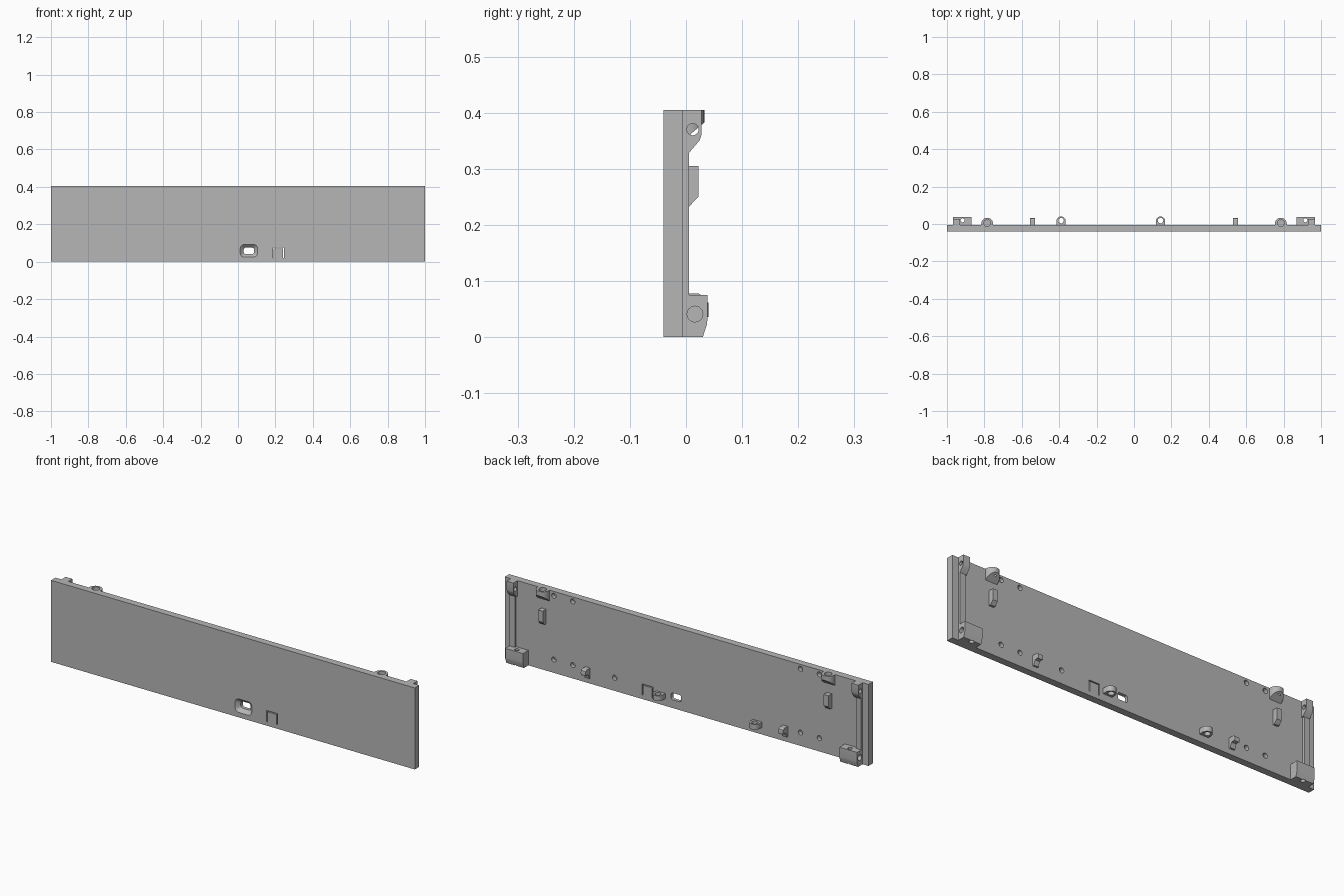
import bpy, bmesh, math
from mathutils import Vector

cube = bpy.data.objects.get("Cube")
if cube:
    bpy.data.objects.remove(cube, do_unlink=True)

grey = bpy.data.materials.new("plain grey")
grey.use_nodes = True
grey.diffuse_color = (0.47, 0.47, 0.47, 1)
grey.node_tree.nodes["Principled BSDF"].inputs["Base Color"].default_value = grey.diffuse_color

BACK = -0.005    # rear surface of the panel
ROOT = -0.012    # parts start slightly inside the panel
TOP = 0.405


def loft(name, rings):
    """Closed solid through matching rings of points."""
    bm = bmesh.new()
    loops = [[bm.verts.new(p) for p in ring] for ring in rings]
    n = len(loops[0])
    for a, b in zip(loops, loops[1:]):
        for i in range(n):
            j = (i + 1) % n
            bm.faces.new((a[i], a[j], b[j], b[i]))
    bm.faces.new(loops[0][::-1])
    bm.faces.new(loops[-1])
    bmesh.ops.recalc_face_normals(bm, faces=bm.faces)
    mesh = bpy.data.meshes.new(name)
    bm.to_mesh(mesh)
    bm.free()
    mesh.materials.append(grey)
    obj = bpy.data.objects.new(name, mesh)
    bpy.context.collection.objects.link(obj)
    return obj


def prism(name, pts, axis, lo, hi):
    """Extrude a 2D profile along an axis; its points keep x, y, z order."""
    def place(p, d):
        v = list(p)
        v.insert("xyz".index(axis), d)
        return Vector(v)
    return loft(name, [[place(p, d) for p in pts] for d in (lo, hi)])


def box(name, x0, x1, y0, y1, z0, z1):
    return prism(name, [(x0, y0), (x1, y0), (x1, y1), (x0, y1)], "z", z0, z1)


def circle(a, b, r, n=24):
    return [(a + r * math.cos(math.tau * i / n), b + r * math.sin(math.tau * i / n))
            for i in range(n)]


def arch(x, half, tip, n=12):
    """Round-nosed outline standing off the panel, in x and y."""
    pts = [(x + half * math.cos(math.pi * i / n), tip - half + half * math.sin(math.pi * i / n))
           for i in range(n + 1)]
    return pts + [(x - half, ROOT), (x + half, ROOT)]


def rounded(cx, cz, w, h, r, n=5):
    """Rounded rectangle in x and z."""
    pts = []
    for k, (sx, sz) in enumerate([(1, 1), (-1, 1), (-1, -1), (1, -1)]):
        for i in range(n + 1):
            t = math.pi / 2 * (k + i / n)
            pts.append((cx + sx * (w / 2 - r) + r * math.cos(t),
                        cz + sz * (h / 2 - r) + r * math.sin(t)))
    return pts


def cut(obj, cutters):
    """Subtract the cutters, then discard them."""
    for c in cutters:
        c.hide_render = True
        mod = obj.modifiers.new("cut", "BOOLEAN")
        mod.operation = "DIFFERENCE"
        mod.solver = "EXACT"
        mod.object = c
    bpy.context.view_layer.update()
    graph = bpy.context.evaluated_depsgraph_get()
    mesh = bpy.data.meshes.new_from_object(obj.evaluated_get(graph))
    obj.modifiers.clear()
    obj.data = mesh
    for c in cutters:
        bpy.data.objects.remove(c, do_unlink=True)


# Main panel with pin holes, port opening and flexible tab slits
panel = box("panel", -1, 1, -0.04, BACK, 0, TOP)
cutters = []
pins = [(s * x, z) for s in (-1, 1) for x in (0.626, 0.73) for z in (0.066, 0.383)]
for x, z in pins + [(0.396, 0.065)]:
    cutters.append(prism("pin_cutter", circle(x, z, 0.0125, 16), "y", -0.025, 0.02))
port = [(-0.05, 0.105, 0.08), (-0.04, 0.092, 0.067), (-0.022, 0.055, 0.034), (0.01, 0.055, 0.034)]
cutters.append(loft("port_cutter", [
    [Vector((x, y, z)) for x, z in rounded(0.058, 0.058, w, h, h * 0.3)] for y, w, h in port]))
slit = [(0.186, 0.02), (0.186, 0.075), (0.245, 0.075), (0.245, 0.02),
        (0.24, 0.02), (0.24, 0.07), (0.191, 0.07), (0.191, 0.02)]
cutters.append(prism("slit_cutter", slit, "y", -0.06, 0.02))
cut(panel, cutters)

# Parts found at both ends
for side, s in (("left", 1), ("right", -1)):
    # Lower corner bracket with vertical bore and round side recess
    block = [(ROOT, 0), (0.03, 0), (0.037, 0.022), (0.038, 0.03), (0.038, 0.075), (ROOT, 0.075)]
    bracket = prism(side + "_lower_bracket", block, "x", s * 0.87, s * 0.967)
    cut(bracket, [prism("bore_cutter", circle(s * 0.916, 0.02, 0.011), "z", -0.05, 0.12),
                  prism("recess_cutter", circle(0.016, 0.041, 0.014), "x", s * 0.945, s * 1.0)])

    # Upper corner lug with cross hole
    lug = [(ROOT, TOP), (0.028, TOP), (0.028, 0.362), (0.024, 0.35), (0.005, 0.328), (ROOT, 0.328)]
    tab = prism(side + "_upper_lug", lug, "x", s * 0.93, s * 0.967)
    cut(tab, [prism("lug_cutter", circle(0.012, 0.37, 0.0105), "x", s * 0.9, s * 1.0)])

    # Upright rib joining bracket and lug
    box(side + "_end_rib", s * 0.937, s * 0.967, ROOT, 0.005, 0.07, 0.335)

    # Round boss at the top edge with sloped underside and screw hole
    boss = prism(side + "_top_boss", arch(s * 0.785, 0.032, 0.033), "z", 0.345, TOP)
    slope = [(ROOT - 0.02, 0.3), (0.06, 0.3), (0.06, 0.405), (ROOT, 0.345), (ROOT - 0.02, 0.345)]
    cut(boss, [prism("slope_cutter", slope, "x", s * 0.7, s * 0.87)])
    screw = prism("screw_cutter", circle(s * 0.785, 0.005, 0.018), "z", 0.372, 0.45)
    notch = prism("notch_cutter", circle(s * 0.785, 0.005, 0.018), "z", 0.372, 0.45)
    cut(boss, [screw])
    cut(panel, [notch])

    # Guide blade below the boss
    blade = [(ROOT, 0.305), (0.022, 0.305), (0.022, 0.25), (0.005, 0.232), (ROOT, 0.232)]
    prism(side + "_guide_blade", blade, "x", s * 0.772, s * 0.798)

    # Small curved hook near the bottom
    hook = [(ROOT, 0.078), (0.022, 0.078), (0.03, 0.073), (0.033, 0.062), (0.031, 0.05),
            (0.022, 0.052), (0.012, 0.05), (0.006, 0.04), (0.004, 0.027), (ROOT, 0.027)]
    prism(side + "_hook", hook, "x", s * 0.53, s * 0.556)

# Cable loops with vertical openings
for name, x in (("left_cable_loop", 0.142), ("right_cable_loop", -0.39)):
    loop = prism(name, arch(x, 0.025, 0.04), "z", 0.036, 0.062)
    cut(loop, [prism("loop_cutter", circle(x, 0.018, 0.0145), "z", 0, 0.1)])

# Shade round parts smoothly while keeping crisp edges
bpy.ops.object.select_all(action="DESELECT")
for obj in bpy.context.collection.objects:
    if obj.type == "MESH" and grey.name in obj.data.materials:
        obj.select_set(True)
        bpy.context.view_layer.objects.active = obj
bpy.ops.object.shade_smooth_by_angle(angle=math.radians(30))
